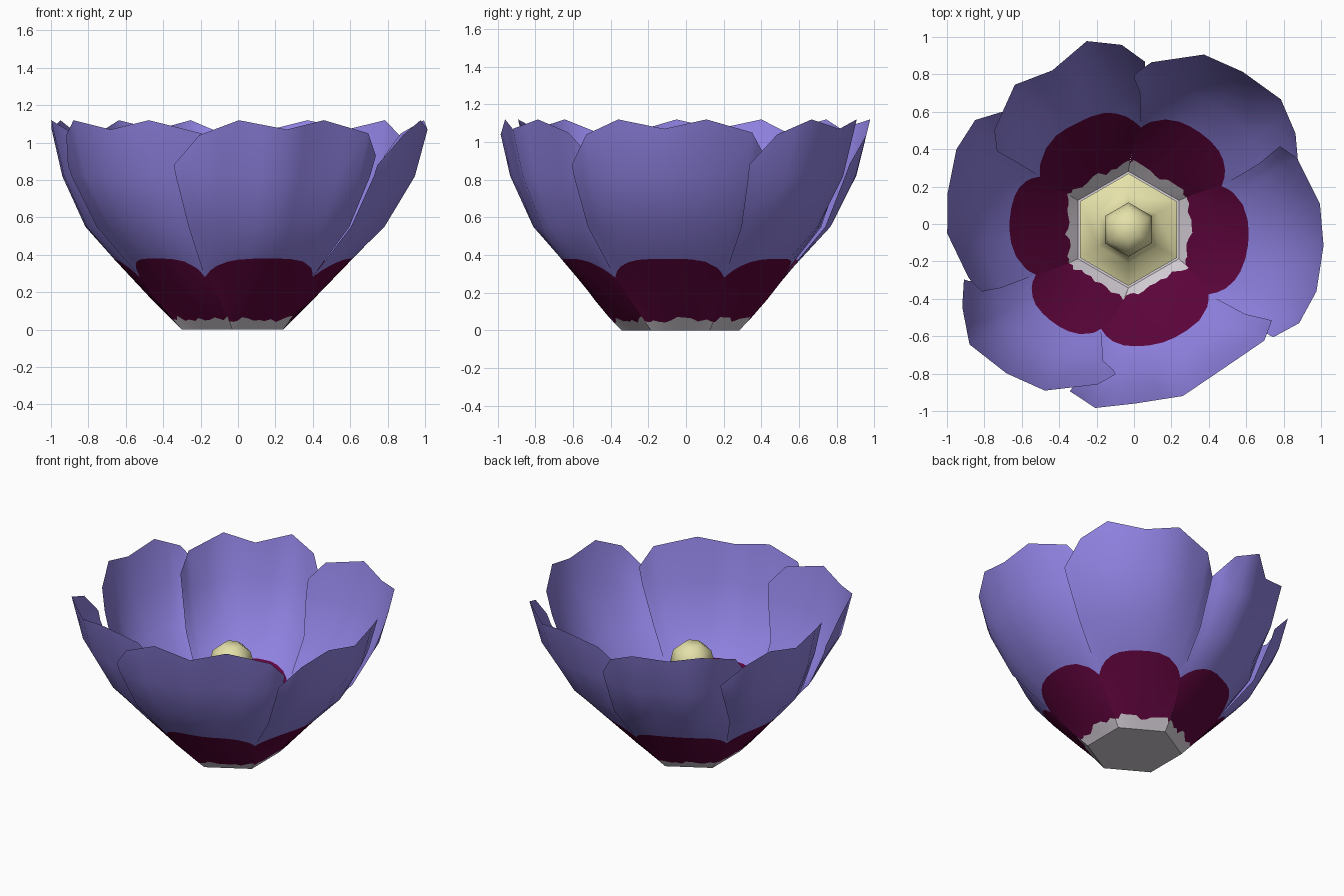
import bpy, bmesh, math, random

if "Cube" in bpy.data.objects:
    bpy.data.objects.remove(bpy.data.objects["Cube"])

random.seed(4)


def material(name, srgb):
    m = bpy.data.materials.new(name)
    m.diffuse_color = [(c / 255) ** 2.2 for c in srgb] + [1]
    m.use_nodes = True
    m.node_tree.nodes["Principled BSDF"].inputs["Base Color"].default_value = m.diffuse_color
    return m


PURPLE = material("petal purple", (143, 130, 226))
MAROON = material("blotch maroon", (94, 13, 62))
WHITE = material("base white", (212, 205, 213))
YELLOW = material("pistil yellow", (228, 224, 168))


def lerp(points, x):
    """Piecewise linear lookup."""
    if x <= points[0][0]:
        return points[0][1]
    for (a, va), (b, vb) in zip(points, points[1:]):
        if x <= b:
            return va + (vb - va) * (x - a) / (b - a)
    return points[-1][1]


# Petal profile (height, radius) and tip outline (position across, height)
RADIUS = [(0, .27), (.28, .55), (.38, .635), (.55, .785), (.85, .92), (1.13, .98)]
TIP = [(-1, .88), (-.76, 1.04), (-.44, 1.12), (-.03, 1.07), (.35, 1.12), (.82, 1.05), (1, .93)]
STATIONS = [u for u, _ in TIP]
# Per petal: clockwise and anticlockwise edge angles low down and at the rim, rim radii across
PETALS = [(-39, 25, -39, 28, (.96, 1.03, 1.04, 1.02, 1.0, .94, .885)),
          (25, 83, 21, 90, (.94, .99, 1.03, 1.0, .98, .87, .80)),
          (83, 149, 86, 152, (.87, .96, 1.01, .93, .98, .90, .83)),
          (149, 206, 139, 204, (.92, 1.015, 1.03, 1.01, 1.0, .93, .89)),
          (206, 254.5, 198, 263, (.955, 1.02, 1.09, 1.05, 1.01, .88, .81)),
          (254.5, 321, 249, 325, (.956, 1.005, .96, .956, .91, .935, .90))]


def petal_point(k, u, z):
    lo0, lo1, hi0, hi1, rim = PETALS[k]
    a0 = lerp([(0, 60 * k - 30), (.28, lo0), (.87, hi0)], z)
    a1 = lerp([(0, 60 * k + 30), (.28, lo1), (.87, hi1)], z)
    top = lerp(list(zip(STATIONS, rim)), u) / lerp(RADIUS, lerp(TIP, u))
    # hexagonal at the base, round at the notches, pinwheel overlap at the rim
    factor = lerp([(0, 1 / math.cos(math.radians(30 * u))), (.28, 1), (.8, top)], z)
    r = lerp(RADIUS, z) * factor
    ang = math.radians((a0 + a1) / 2 + u * (a1 - a0) / 2)
    shift = -.03 * (1 - max(0, min(1, (z - .3) / .6)))
    return (r * math.cos(ang) + shift, r * math.sin(ang) + shift, z)


# Six overlapping petals: white foot, maroon blotch, purple blade
for k in range(6):
    bm = bmesh.new()
    cols = []
    for a, b in list(zip(STATIONS, STATIONS[1:])) + [(1, 1)]:
        for u in ([a, (a + b) / 2] if a != b else [a]):
            white = .055 + random.uniform(-.015, .02)
            blotch = .28 + .1 * (1 - abs(u) ** 3.5)
            heights = [0, white, .16, blotch, .55, .82, lerp(TIP, u)]
            cols.append([bm.verts.new(petal_point(k, u, z)) for z in heights])
    # Straighten the in-between columns so each blade facet is flat
    for i in range(1, len(cols) - 1, 2):
        for j in range(4, 7):
            cols[i][j].co = (cols[i - 1][j].co + cols[i + 1][j].co) / 2
    for a, b in zip(cols, cols[1:]):
        for j in range(len(a) - 1):
            f = bm.faces.new((a[j], b[j], b[j + 1], a[j + 1]))
            f.material_index = 0 if j == 0 else 1 if j < 3 else 2
            f.smooth = True
    me = bpy.data.meshes.new(f"petal_{k + 1}")
    bm.to_mesh(me)
    bm.free()
    for m in (WHITE, MAROON, PURPLE):
        me.materials.append(m)
    bpy.context.collection.objects.link(bpy.data.objects.new(f"petal_{k + 1}", me))


def lathe(name, rings, mat, bottom=False):
    """Six-sided solid through (radius, height) rings, closed on top."""
    bm = bmesh.new()
    loops = [[bm.verts.new((-.03 + r * math.cos(math.radians(30 + 60 * i)),
                            -.03 + r * math.sin(math.radians(30 + 60 * i)), z))
              for i in range(6)] for r, z in rings]
    for a, b in zip(loops, loops[1:]):
        for i in range(6):
            n = (i + 1) % 6
            bm.faces.new((a[i], a[n], b[n], b[i]))
    bm.faces.new(loops[-1][::-1] if bottom else loops[-1])
    for f in bm.faces:
        f.smooth = True
    me = bpy.data.meshes.new(name)
    bm.to_mesh(me)
    bm.free()
    me.materials.append(mat)
    bpy.context.collection.objects.link(bpy.data.objects.new(name, me))


# White underside, and a pistil with a flared foot and domed head
lathe("cup_floor", [(.312, 0)], WHITE, True)
lathe("pistil", [(.30, .015), (.18, .07), (.12, .24), (.11, .5), (.145, .64),
                 (.125, .72), (.06, .77)], YELLOW)
